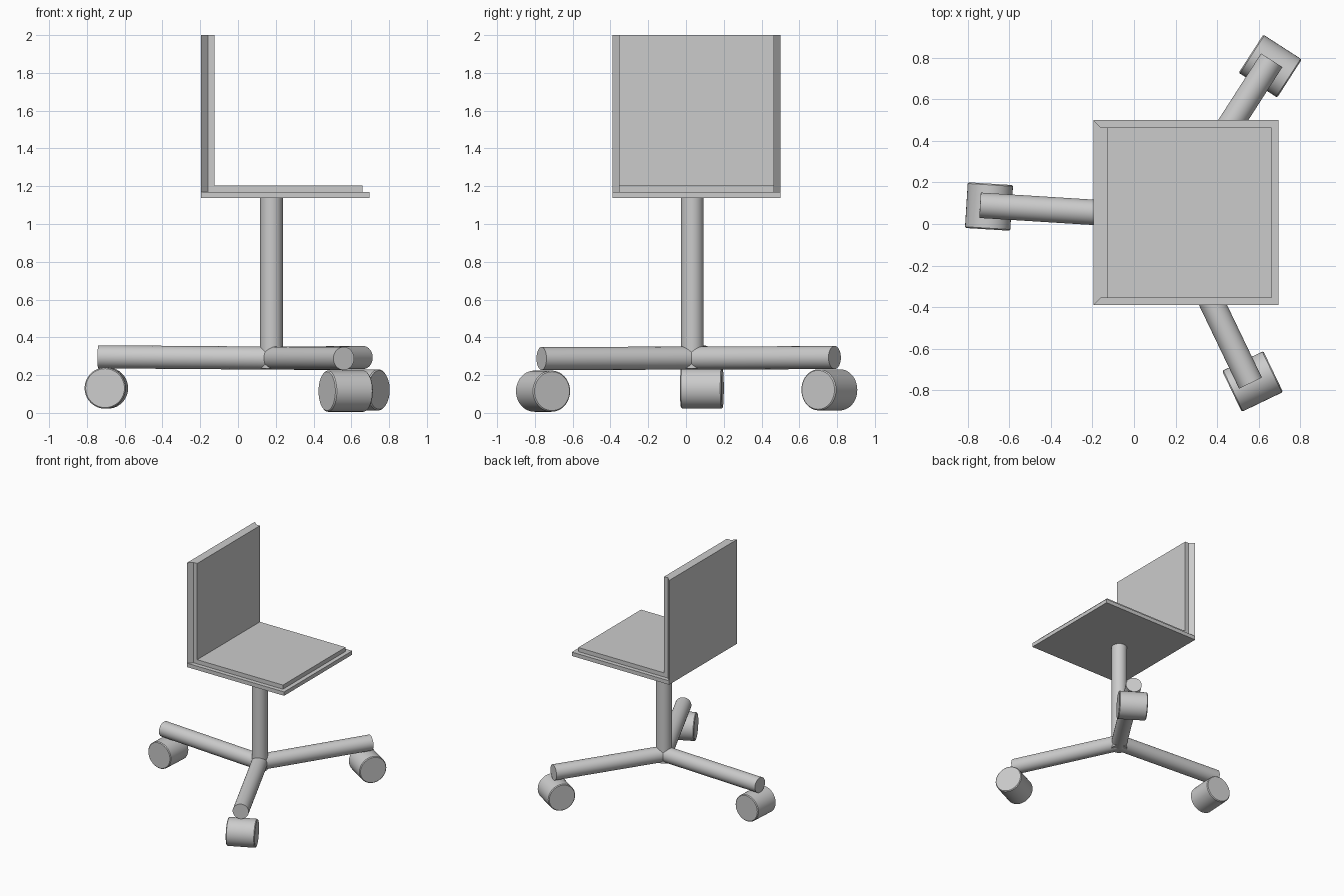
import bpy, math
from mathutils import Vector

if "Cube" in bpy.data.objects:
    bpy.data.objects.remove(bpy.data.objects["Cube"])


def prism(name, outline, z0, z1):
    """Extrude a flat xy outline from z0 to z1."""
    n = len(outline)
    verts = [(x, y, z) for z in (z0, z1) for x, y in outline]
    faces = [tuple(reversed(range(n))), tuple(range(n, 2 * n))]
    faces += [(i, (i + 1) % n, n + (i + 1) % n, n + i) for i in range(n)]
    mesh = bpy.data.meshes.new(name)
    mesh.from_pydata(verts, [], faces)
    obj = bpy.data.objects.new(name, mesh)
    bpy.context.collection.objects.link(obj)
    return obj


def box(name, x0, x1, y0, y1, z0, z1):
    return prism(name, [(x0, y0), (x1, y0), (x1, y1), (x0, y1)], z0, z1)


def rod(name, a, b, radius, bevel=0.0):
    """Cylinder running from point a to point b."""
    a, b = Vector(a), Vector(b)
    bpy.ops.mesh.primitive_cylinder_add(vertices=40, radius=radius, depth=(b - a).length,
                                        location=(a + b) / 2)
    obj = bpy.context.object
    obj.name = name
    obj.rotation_euler = (b - a).to_track_quat('Z', 'Y').to_euler()
    bpy.ops.object.shade_smooth_by_angle(angle=math.radians(30))
    if bevel:
        mod = obj.modifiers.new("rim", 'BEVEL')
        mod.width = bevel
        mod.segments = 1
    return obj


# Seat board and cushion
Y0, Y1, INSET = -0.39, 0.5, 0.035
box("seat_board", -0.195, 0.695, Y0, Y1, 1.138, 1.17)
box("seat_cushion", -0.125, 0.66, Y0 + INSET, Y1 - INSET, 1.17, 1.204)

# Back board with chamfered sides, and back cushion
prism("back_board", [(-0.195, Y0), (-0.16, Y0 + INSET), (-0.16, Y1 - INSET), (-0.195, Y1)],
      1.17, 2.0)
box("back_cushion", -0.16, -0.125, Y0 + INSET, Y1 - INSET, 1.17, 2.0)

# Column
hub = Vector((0.177, 0.033, 0.29))
rod("column", (hub.x, hub.y, 0.235), (hub.x, hub.y, 1.138), 0.06)

# Legs and wheels: leg end, wheel centre
feet = [((-0.74, 0.09, 0.297), (-0.697, 0.084, 0.131)),
        ((0.662, 0.787, 0.293), (0.655, 0.759, 0.122)),
        ((0.56, -0.765, 0.288), (0.57, -0.757, 0.115))]
for i, (end, centre) in enumerate(feet, 1):
    rod(f"leg_{i}", hub, end, 0.061)
    out = Vector(end) - hub
    axle = Vector((-out.y, out.x, 0)).normalized() * 0.11
    centre = Vector(centre)
    rod(f"wheel_{i}", centre - axle, centre + axle, 0.109, bevel=0.006)
